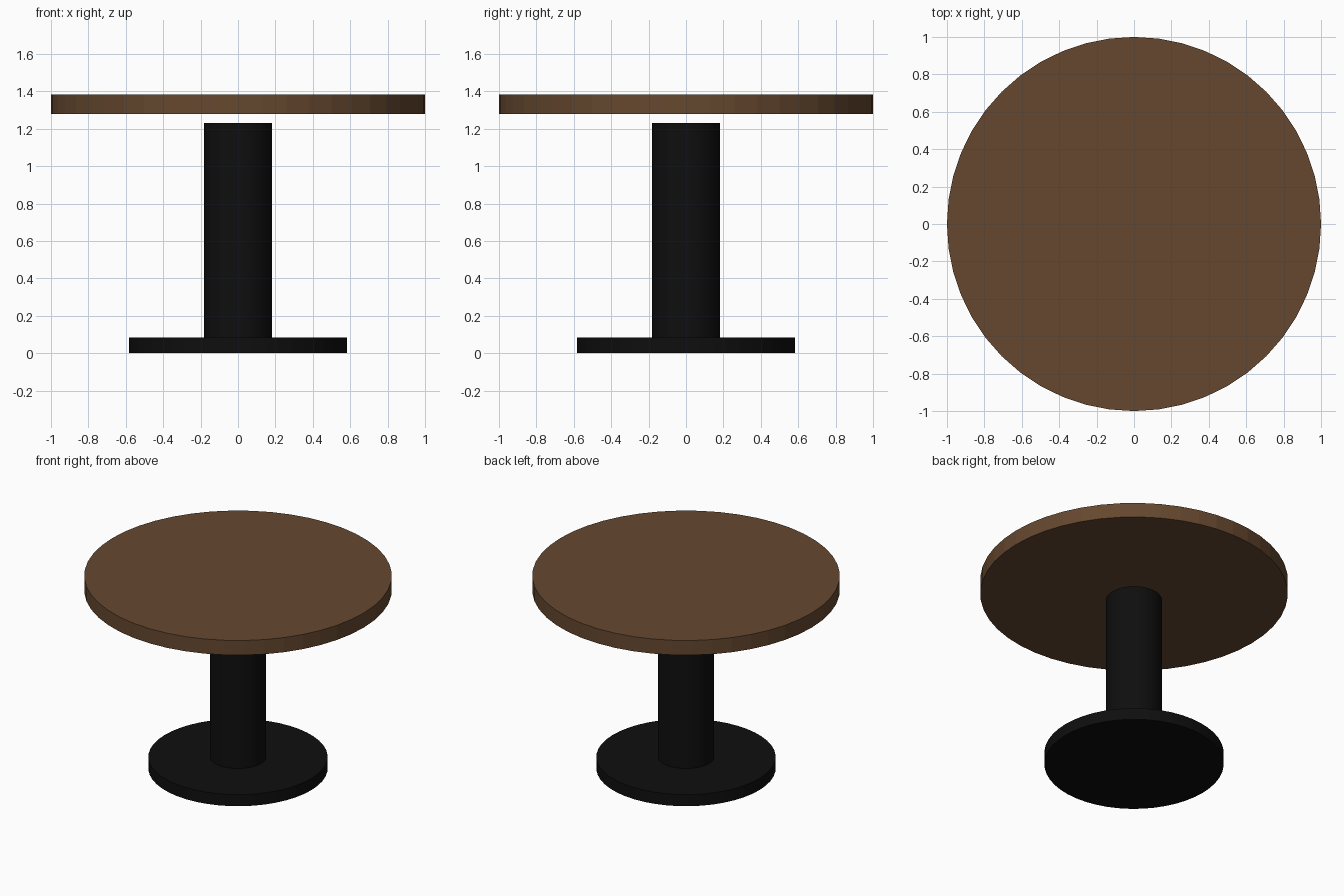
import bpy

cube = bpy.data.objects.get("Cube")
if cube:
    bpy.data.objects.remove(cube, do_unlink=True)


def make_material(name, rgb, roughness):
    mat = bpy.data.materials.new(name)
    mat.use_nodes = True
    mat.diffuse_color = (*rgb, 1)
    shader = mat.node_tree.nodes["Principled BSDF"]
    shader.inputs["Base Color"].default_value = (*rgb, 1)
    shader.inputs["Roughness"].default_value = roughness
    return mat


def disc(name, radius, bottom, top, sides, mat):
    """Flat-sided upright cylinder between two heights."""
    bpy.ops.mesh.primitive_cylinder_add(
        vertices=sides, radius=radius, depth=top - bottom,
        location=(0, 0, (bottom + top) / 2))
    obj = bpy.context.object
    obj.name = obj.data.name = name
    obj.data.materials.append(mat)
    return obj


wood = make_material("brown wood", (0.13, 0.064, 0.028), 0.6)
metal = make_material("black metal", (0.0045, 0.0045, 0.0045), 0.5)

# Floor plate, central column and the round top floating just above it
disc("base_plate", 0.583, 0.0, 0.083, 48, metal)
disc("column", 0.182, 0.083, 1.23, 48, metal)
disc("table_top", 1.0, 1.278, 1.383, 48, wood)
